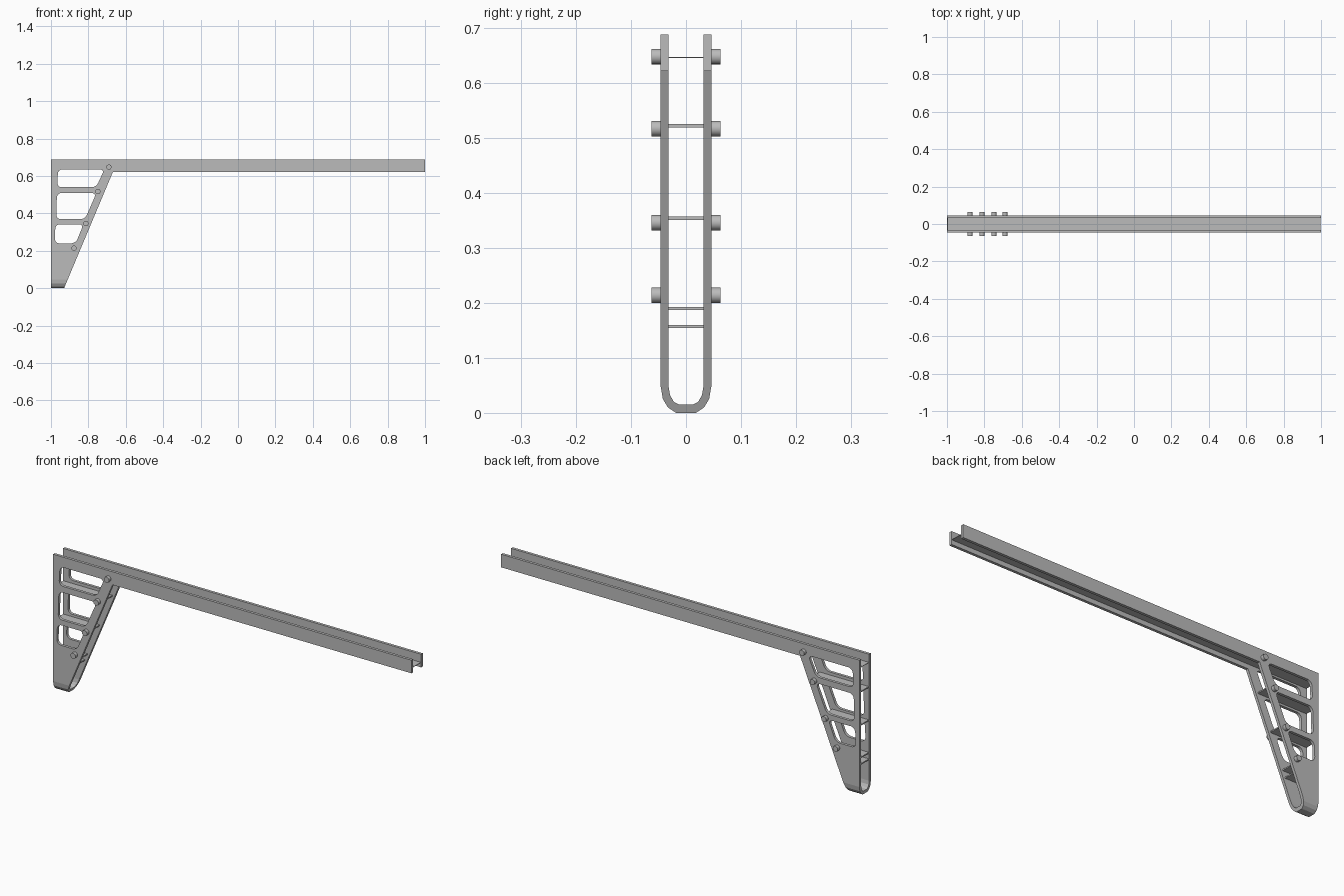
import bpy, bmesh
from mathutils import Vector

cube = bpy.data.objects.get("Cube")
if cube:
    bpy.data.objects.remove(cube, do_unlink=True)

metal = bpy.data.materials.new("grey_metal")
metal.use_nodes = True
GREY = (0.5, 0.5, 0.5, 1)
metal.diffuse_color = GREY
metal.node_tree.nodes["Principled BSDF"].inputs["Base Color"].default_value = GREY

TOP, BEAM_LOW = 0.688, 0.622
INNER, OUTER = 0.032, 0.046
SLOPE = 0.42


def edge_x(z):
    """Position of the sloping edge of the bracket at height z."""
    return -0.93 + SLOPE * z


def finish(name, bm):
    bmesh.ops.recalc_face_normals(bm, faces=bm.faces)
    mesh = bpy.data.meshes.new(name)
    bm.to_mesh(mesh)
    bm.free()
    mesh.materials.append(metal)
    obj = bpy.data.objects.new(name, mesh)
    bpy.context.collection.objects.link(obj)
    return obj


def prism(points, axis, lo, hi):
    """Extrude an outline along x (outline in y, z) or y (outline in x, z)."""
    bm = bmesh.new()
    place = (lambda a, b: (lo, a, b)) if axis == "x" else (lambda a, b: (a, lo, b))
    face = bm.faces.new([bm.verts.new(place(*p)) for p in points])
    new = bmesh.ops.extrude_face_region(bm, geom=[face])["geom"]
    step = Vector((hi - lo, 0, 0)) if axis == "x" else Vector((0, hi - lo, 0))
    bmesh.ops.translate(bm, vec=step, verts=[v for v in new if isinstance(v, bmesh.types.BMVert)])
    bmesh.ops.recalc_face_normals(bm, faces=bm.faces)
    return bm


# Bracket: U-shaped section, cut off along the slope
outer = [(OUTER, TOP), (OUTER, 0.048), (0.042, 0.025), (0.033, 0.01), (0.018, 0)]
inner = [(0.012, 0.015), (0.022, 0.02), (0.029, 0.032), (INNER, 0.05), (INNER, TOP)]
right_half = outer + [(-y, z) for y, z in reversed(outer)]
outline = right_half + [(-y, z) for y, z in reversed(inner)] + inner
bm = prism(outline, "x", -1, -0.6)
cut = bmesh.ops.bisect_plane(
    bm, geom=bm.verts[:] + bm.edges[:] + bm.faces[:],
    plane_co=(edge_x(0), 0, 0), plane_no=(1, 0, -SLOPE), clear_outer=True)["geom_cut"]
bmesh.ops.edgeloop_fill(bm, edges=[e for e in cut if isinstance(e, bmesh.types.BMEdge)])
bracket = finish("bracket", bm)

# Rounded windows through both bracket sides
windows = [
    [(-0.967, 0.54), (-0.758, 0.54), (-0.714, 0.636), (-0.962, 0.636)],
    [(-0.972, 0.369), (-0.818, 0.369), (-0.757, 0.509), (-0.968, 0.509)],
    [(-0.98, 0.24), (-0.868, 0.24), (-0.826, 0.342), (-0.976, 0.342)],
]
cutters = []
for points in windows:
    bm = prism(points, "y", -0.1, 0.1)
    across = [e for e in bm.edges if abs(e.verts[0].co.y - e.verts[1].co.y) > 0.1]
    bmesh.ops.bevel(bm, geom=across, offset=0.024, segments=5, profile=0.5, affect="EDGES")
    cutter = finish("window_cutter", bm)
    cutter.hide_render = True
    cutters.append(cutter)
    mod = bracket.modifiers.new("window", "BOOLEAN")
    mod.operation, mod.solver, mod.object = "DIFFERENCE", "EXACT", cutter
bpy.context.view_layer.update()
cut_mesh = bpy.data.meshes.new_from_object(
    bracket.evaluated_get(bpy.context.evaluated_depsgraph_get()))
bracket.modifiers.clear()
bracket.data = cut_mesh
for cutter in cutters:
    bpy.data.objects.remove(cutter, do_unlink=True)

# Beam: two flanges joined by a thin web
flange = [(edge_x(BEAM_LOW), BEAM_LOW), (1, BEAM_LOW), (1, TOP), (edge_x(TOP), TOP)]
for side, lo, hi in (("left", INNER, OUTER), ("right", -OUTER, -INNER)):
    finish("beam_flange_" + side, prism(flange, "y", lo, hi))


def plate(name, z, x_end, thick):
    points = [(-0.998, z), (x_end, z), (x_end, z + thick), (-0.998, z + thick)]
    finish(name, prism(points, "y", -INNER, INNER))


plate("beam_web", 0.645, 0.998, 0.002)

# Shelves tying the bracket sides together
for i, z in enumerate((0.519, 0.351, 0.187, 0.154)):
    plate(f"shelf_{i + 1}", z, edge_x(z) - 0.012, 0.006)

# Round pins on both sides along the slope
for i, (x, z) in enumerate([(-0.69, 0.648), (-0.749, 0.517), (-0.813, 0.346), (-0.877, 0.214)]):
    for side, y in (("right", -0.053), ("left", 0.053)):
        bpy.ops.mesh.primitive_cylinder_add(
            vertices=20, radius=0.014, depth=0.02, location=(x, y, z), rotation=(1.5708, 0, 0))
        pin = bpy.context.object
        pin.name = f"pin_{side}_{i + 1}"
        pin.data.materials.append(metal)
        bpy.ops.object.shade_smooth_by_angle()
